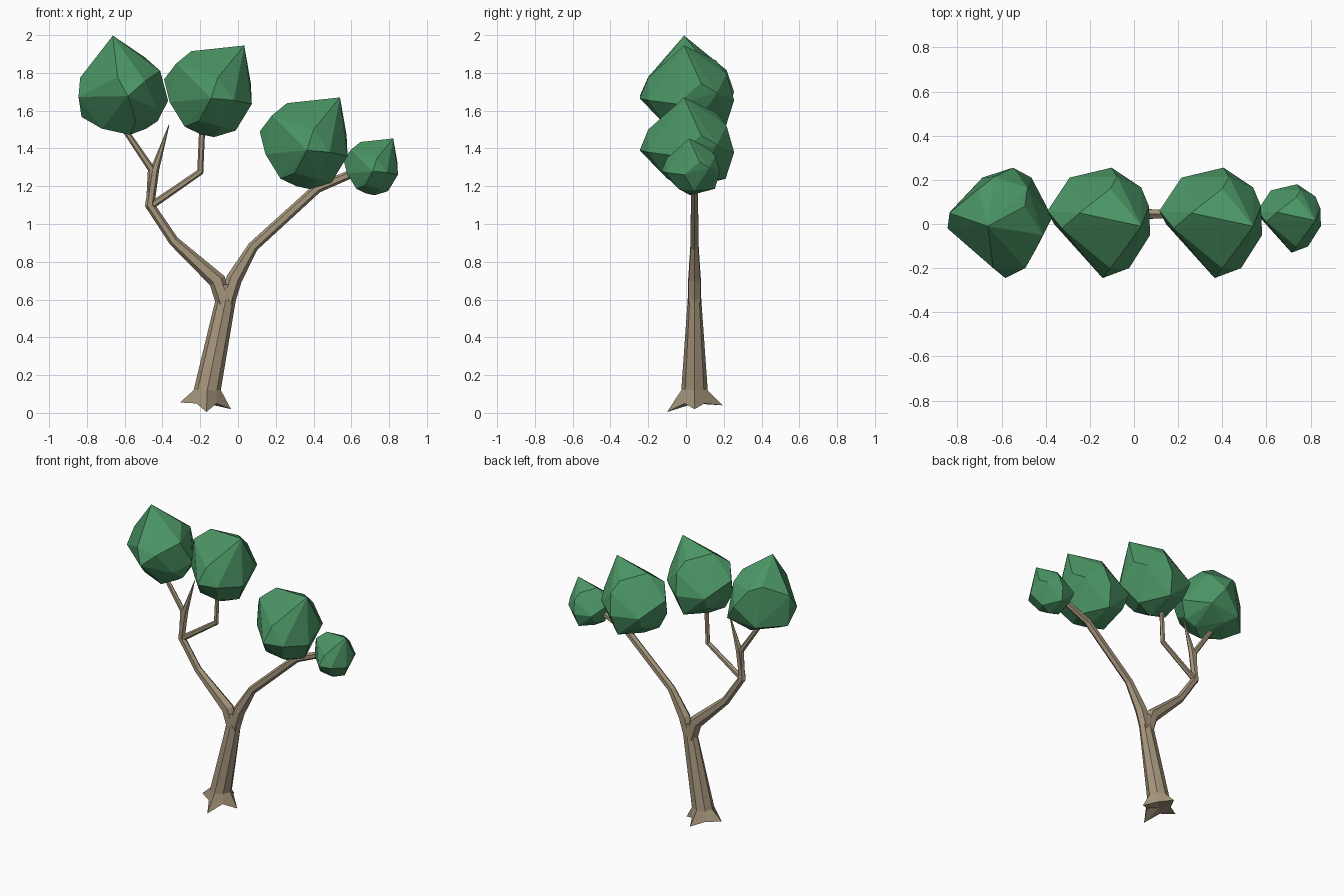
import bpy, bmesh
from math import cos, sin, tau, radians
from mathutils import Vector, Matrix

default_cube = bpy.data.objects.get("Cube")
if default_cube:
    bpy.data.objects.remove(default_cube)


def make_material(name, colour):
    material = bpy.data.materials.new(name)
    material.use_nodes = True
    material.diffuse_color = (*colour, 1)
    shader = material.node_tree.nodes["Principled BSDF"]
    shader.inputs["Base Color"].default_value = (*colour, 1)
    shader.inputs["Roughness"].default_value = 0.9
    return material


bark = make_material("bark brown", (0.375, 0.30, 0.20))
leaf = make_material("leaf green", (0.07, 0.30, 0.13))
TREE_Y = 0.045


def finish(bm, name, material):
    bmesh.ops.recalc_face_normals(bm, faces=bm.faces[:])
    mesh = bpy.data.meshes.new(name)
    bm.to_mesh(mesh)
    bm.free()
    mesh.materials.append(material)
    obj = bpy.data.objects.new(name, mesh)
    bpy.context.collection.objects.link(obj)


def bridge(bm, rings):
    """Join successive vertex rings with quads and cap both ends."""
    count = len(rings[0])
    for low, high in zip(rings, rings[1:]):
        for i in range(count):
            j = (i + 1) % count
            bm.faces.new((low[i], low[j], high[j], high[i]))
    bm.faces.new(rings[0])
    bm.faces.new(rings[-1])


def branch(name, path, sides=6, flatten=0.85):
    """Tapered tube along (x, z, radius) points in the plane of the tree."""
    bm = bmesh.new()
    points = [Vector((x, TREE_Y, z)) for x, z, r in path]
    depth = Vector((0, 1, 0))
    rings = []
    for i, p in enumerate(points):
        before = (p - points[i - 1]).normalized() if i else Vector()
        after = (points[i + 1] - p).normalized() if i + 1 < len(points) else Vector()
        side = depth.cross(before + after).normalized()
        radius = path[i][2]
        rings.append([bm.verts.new(p + side * radius * cos(tau * k / sides)
                                   + depth * radius * flatten * sin(tau * k / sides))
                      for k in range(sides)])
    bridge(bm, rings)
    finish(bm, name, bark)


# Trunk: eight-sided, with four pointed roots flaring out of the bottom ring
def build_trunk():
    bm = bmesh.new()
    root_tips = [(0.13, 0.02), (0.15, 0.04), (0.14, 0.055), (0.145, 0.005)]
    bottom = []
    for k in range(8):
        reach, z = (0.075, 0.05) if k % 2 else root_tips[k // 2]
        a = tau * k / 8
        bottom.append(bm.verts.new((-0.167 + reach * cos(a), TREE_Y + reach * sin(a), z)))
    rings = [bottom]
    for x, z, rx, ry in [(-0.163, 0.12, 0.072, 0.07), (-0.065, 0.6, 0.054, 0.036),
                         (-0.07, 0.68, 0.062, 0.032)]:
        rings.append([bm.verts.new((x + rx * cos(tau * k / 8),
                                    TREE_Y + ry * sin(tau * k / 8), z)) for k in range(8)])
    bridge(bm, rings)
    # Hollow the underside between the roots
    base = next(f for f in bm.faces if len(f.verts) == 8 and f.calc_center_median().z < 0.1)
    hub = bmesh.ops.poke(bm, faces=[base])["verts"][0]
    hub.co.z = 0.05
    finish(bm, "trunk", bark)


build_trunk()

# Branches
branch("left_branch", [(-0.07, 0.58, 0.046), (-0.11, 0.70, 0.045), (-0.34, 0.91, 0.027),
                       (-0.467, 1.10, 0.026), (-0.44, 1.29, 0.023), (-0.365, 1.525, 0.002)])
branch("left_outer_twig", [(-0.47, 1.08, 0.018), (-0.458, 1.29, 0.02), (-0.60, 1.50, 0.015)])
branch("left_inner_twig", [(-0.47, 1.09, 0.02), (-0.20, 1.275, 0.018), (-0.19, 1.50, 0.016)])
branch("right_branch", [(-0.06, 0.58, 0.042), (-0.02, 0.71, 0.042), (0.08, 0.88, 0.028),
                        (0.42, 1.19, 0.026), (0.60, 1.265, 0.022), (0.66, 1.28, 0.015)])

# Leaf clump: a faceted boulder with one raised corner
CLUMP = [
    (.19, -.01, .24), (-.09, .05, .21), (-.17, -.02, .145), (-.235, .06, .06),
    (-.135, .21, -.04), (.055, .255, -.05), (.05, .16, .16), (.08, .215, .09),
    (.19, .165, -.01), (.225, .08, .04), (.23, -.05, -.07), (.135, -.2, -.05),
    (.015, -.245, -.04), (.05, -.2, .07), (-.205, 0, -.06), (-.125, -.03, -.19),
    (-.04, .02, -.23), (.03, 0, -.245), (.145, .03, -.21), (.03, .21, -.19),
    (-.05, -.12, -.16), (.07, -.1, -.19), (-.12, .16, -.13),
]


def leaf_clump(name, location, scale=1, tilt=0):
    bm = bmesh.new()
    for p in CLUMP:
        bm.verts.new(p)
    bmesh.ops.convex_hull(bm, input=bm.verts[:])
    bmesh.ops.delete(bm, geom=[v for v in bm.verts if not v.link_faces], context="VERTS")
    bm.transform(Matrix.Translation(location) @ Matrix.Rotation(radians(tilt), 4, "Y")
                 @ Matrix.Scale(scale, 4))
    finish(bm, name, leaf)


leaf_clump("leaves_far_right", (-0.622, 0, 1.694), tilt=-46)
leaf_clump("leaves_right", (-0.157, 0, 1.705))
leaf_clump("leaves_left", (0.35, 0, 1.43))
leaf_clump("leaves_far_left", (0.704, 0.022, 1.304), scale=0.62)
